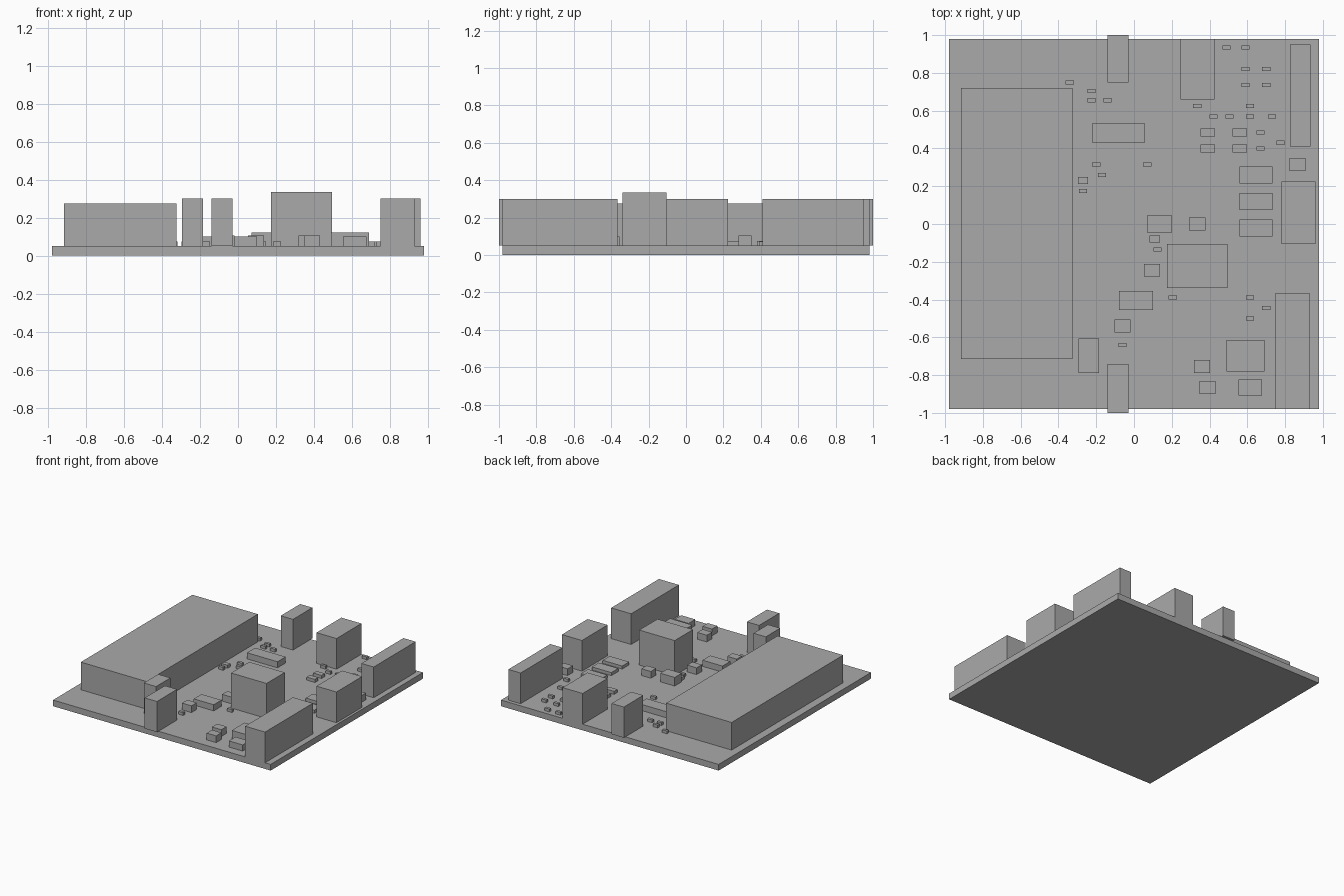
import bpy

BOARD_TOP = 0.05

default_cube = bpy.data.objects.get("Cube")
if default_cube:
    bpy.data.objects.remove(default_cube, do_unlink=True)

# Single plain grey for the whole assembly
GREY = (0.4, 0.4, 0.4, 1)
grey = bpy.data.materials.new("plain grey")
grey.use_nodes = True
grey.diffuse_color = GREY
grey.node_tree.nodes["Principled BSDF"].inputs["Base Color"].default_value = GREY


def make_block(name, x_range, y_range, top, bottom=BOARD_TOP):
    """Add a box spanning the given ranges, with its scale applied."""
    spans = (x_range, y_range, (bottom, top))
    centre = [(low + high) / 2 for low, high in spans]
    size = [high - low for low, high in spans]
    bpy.ops.mesh.primitive_cube_add(size=1, location=centre)
    block = bpy.context.object
    block.name = name
    block.scale = size
    bpy.ops.object.transform_apply(location=False, rotation=False, scale=True)
    block.data.materials.append(grey)
    return block


def place_parts(name, width, depth, top, centres):
    """Add equal parts, all sitting on the board, at the given centres."""
    for x, y in centres:
        make_block(name,
                   (x - width / 2, x + width / 2),
                   (y - depth / 2, y + depth / 2), top)


# Board
make_block("circuit_board", (-0.98, 0.98), (-0.98, 0.98), BOARD_TOP, bottom=0)

# Tall parts
make_block("battery_block", (-0.915, -0.325), (-0.715, 0.72), 0.275)
make_block("relay_block", (0.175, 0.495), (-0.34, -0.105), 0.335)
make_block("back_edge_switch", (-0.14, -0.03), (0.75, 1), 0.3)
make_block("front_edge_switch", (-0.14, -0.03), (-1, -0.74), 0.3)
make_block("back_socket", (0.245, 0.425), (0.66, 0.98), 0.3)
make_block("back_side_header", (0.825, 0.935), (0.41, 0.95), 0.3)
make_block("middle_side_socket", (0.78, 0.96), (-0.105, 0.225), 0.3)
make_block("front_side_socket", (0.75, 0.93), (-0.98, -0.365), 0.3)
make_block("front_small_header", (-0.295, -0.185), (-0.79, -0.605), 0.3)

# Flat chips
make_block("long_chip", (-0.22, 0.055), (0.43, 0.535), 0.1)
make_block("front_long_chip", (-0.08, 0.1), (-0.455, -0.355), 0.1)
make_block("square_chip", (0.49, 0.69), (-0.78, -0.615), 0.12)
place_parts("regulator", 0.13, 0.09, 0.12, [(0.135, 0)])
place_parts("front_regulator", 0.125, 0.085, 0.1, [(0.615, -0.865)])
place_parts("wide_chip", 0.175, 0.09, 0.075,
            [(0.645, 0.26), (0.645, 0.12), (0.645, -0.02)])

# Capacitors
place_parts("capacitor", 0.085, 0.068, 0.105,
            [(0.335, 0), (0.095, -0.245), (-0.06, -0.54),
             (0.36, -0.755), (0.39, -0.865), (0.865, 0.315)])
place_parts("small_capacitor", 0.055, 0.036, 0.075,
            [(-0.27, 0.23), (0.11, -0.08)])
place_parts("diode", 0.075, 0.042, 0.075,
            [(x, y) for x in (0.39, 0.56) for y in (0.4, 0.485)])

# Tiny resistors, group by group
resistor_groups = {
    "left_resistor": [(-0.34, 0.75), (-0.225, 0.705), (-0.225, 0.655),
                      (-0.14, 0.655), (-0.2, 0.315), (-0.17, 0.26),
                      (-0.27, 0.175), (0.07, 0.315)],
    "back_resistor": [(0.49, 0.935), (0.59, 0.935), (0.59, 0.82),
                      (0.7, 0.82), (0.59, 0.735), (0.7, 0.735)],
    "middle_resistor": [(0.335, 0.625), (0.615, 0.625), (0.42, 0.57),
                        (0.505, 0.57), (0.615, 0.57), (0.73, 0.57),
                        (0.67, 0.485), (0.67, 0.4), (0.775, 0.43)],
    "front_resistor": [(0.125, -0.135), (0.205, -0.39), (0.615, -0.39),
                       (0.7, -0.445), (0.615, -0.5), (-0.06, -0.64)],
}
for group_name, centres in resistor_groups.items():
    place_parts(group_name, 0.043, 0.022, 0.073, centres)
